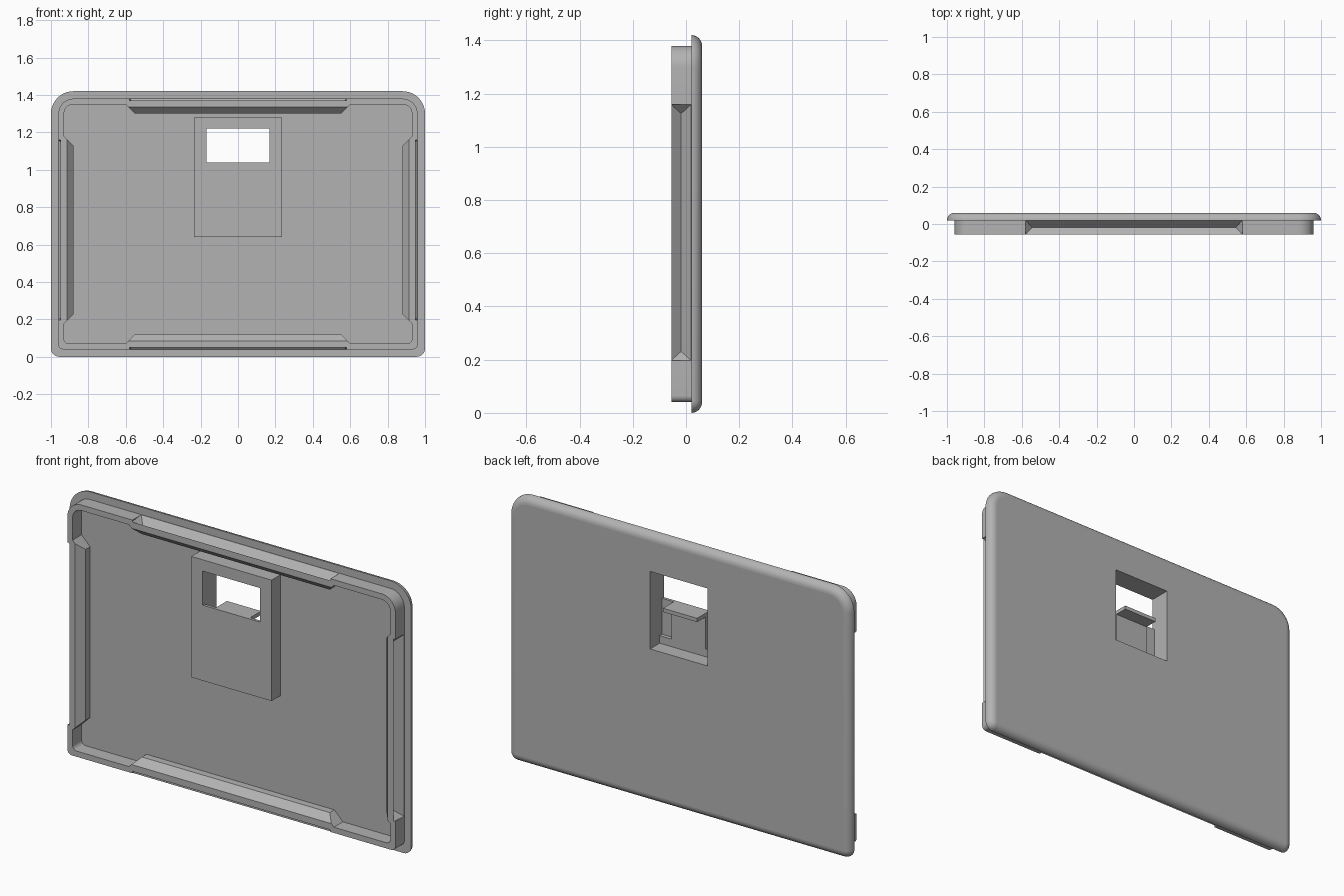
import bpy, bmesh, math
from mathutils import Vector

cube = bpy.data.objects.get("Cube")
if cube:
    bpy.data.objects.remove(cube, do_unlink=True)

grey = bpy.data.materials.new("matte_grey")
grey.use_nodes = True
colour = (0.45, 0.45, 0.45, 1)
grey.diffuse_color = colour
grey.node_tree.nodes["Principled BSDF"].inputs["Base Color"].default_value = colour

FRONT, FLOOR, BACK = -0.055, 0.02, 0.06


def finish(bm, name):
    bmesh.ops.recalc_face_normals(bm, faces=bm.faces[:])
    mesh = bpy.data.meshes.new(name)
    bm.to_mesh(mesh)
    bm.free()
    mesh.materials.append(grey)
    obj = bpy.data.objects.new(name, mesh)
    bpy.context.collection.objects.link(obj)
    return obj


def outline(inset, y):
    """Rounded panel outline with large top and small bottom corners."""
    points = []
    x, top, bottom = 1 - inset, 1.42 - inset, inset
    for i, (sx, z, r) in enumerate([(1, top, 0.12), (-1, top, 0.12),
                                    (-1, bottom, 0.045), (1, bottom, 0.045)]):
        r = max(r - inset, 0.005 if inset <= 0.04 else 0.02)
        if inset >= 0.039 and y < 0.05 and i > 1:
            r = 0.025
        cx, cz = sx * (x - r), z - r if i < 2 else z + r
        for k in range(11):
            a = math.pi / 2 * (i + k / 10)
            points.append((cx + r * math.cos(a), y, cz + r * math.sin(a)))
    return points


def loft(name, rings, closed=False):
    bm = bmesh.new()
    loops = [[bm.verts.new(p) for p in outline(d, y)] for y, d in rings]
    n = len(loops[0])
    pairs = list(zip(loops, loops[1:]))
    if closed:
        pairs.append((loops[-1], loops[0]))
    else:
        bm.faces.new(loops[0])
        bm.faces.new(loops[-1])
    for a, b in pairs:
        for i in range(n):
            j = (i + 1) % n
            bm.faces.new((a[i], a[j], b[j], b[i]))
    return finish(bm, name)


def hull(name, points):
    bm = bmesh.new()
    for p in points:
        bm.verts.new(p)
    bmesh.ops.convex_hull(bm, input=bm.verts[:])
    bmesh.ops.dissolve_limit(bm, angle_limit=0.01, verts=bm.verts[:], edges=bm.edges[:])
    return finish(bm, name)


def box(name, x, y, z):
    return hull(name, [(a, b, c) for a in x for b in y for c in z])


def combine(obj, tool, operation, keep=False):
    mod = obj.modifiers.new("bool", "BOOLEAN")
    mod.object, mod.operation, mod.solver = tool, operation, "EXACT"
    bpy.context.view_layer.objects.active = obj
    bpy.ops.object.modifier_apply(modifier=mod.name)
    if not keep:
        bpy.data.objects.remove(tool, do_unlink=True)


def smooth(obj):
    bpy.ops.object.select_all(action="DESELECT")
    obj.select_set(True)
    bpy.context.view_layer.objects.active = obj
    bpy.ops.object.shade_smooth_by_angle(angle=math.radians(30))
    for p in obj.data.polygons:
        if abs(p.normal.y) > 0.999:
            p.use_smooth = False


# Back panel with a rounded rear edge
quarter = [math.pi / 2 * k / 8 for k in range(9)]
panel = loft("back_panel", [(FLOOR + 0.04 * math.sin(a), 0.04 * (1 - math.cos(a)))
                            for a in quarter])

# Raised rim
rim = loft("rim", [(FRONT, 0.04), (0.03, 0.04), (0.03, 0.07), (FRONT, 0.07)], True)

# Grooved clip section in the middle of each rim side
sides = [  # centre of outer face, along, inward, half length
    (Vector((0, 0, 1.38)), Vector((1, 0, 0)), Vector((0, 0, -1)), 0.58),
    (Vector((0, 0, 0.04)), Vector((1, 0, 0)), Vector((0, 0, 1)), 0.58),
    (Vector((0.96, 0, 0.678)), Vector((0, 0, 1)), Vector((-1, 0, 0)), 0.482),
    (Vector((-0.96, 0, 0.678)), Vector((0, 0, 1)), Vector((1, 0, 0)), 0.482),
]


def section(name, side, profile):
    """Hull from (y, depth, extra half length) points mirrored along the side."""
    centre, along, inward, half = side
    return hull(name, [centre + along * s * (half + e) + inward * d + Vector((0, y, 0))
                       for y, d, e in profile for s in (-1, 1)])


for side in sides:
    bulge = section("bulge", side, [(FRONT, 0.02, 0.03), (0.03, 0.02, 0.03),
                                    (FRONT, 0.045, 0.005), (-0.018, 0.08, -0.03),
                                    (0.03, 0.08, -0.03)])
    combine(rim, bulge, "UNION")
for side in sides:
    groove = section("groove", side, [(FLOOR, -0.002, 0), (-0.018, 0.04, -0.035),
                                      (FRONT - 0.002, 0.009, 0), (FRONT - 0.002, -0.002, 0)])
    combine(rim, groove, "DIFFERENCE")

# Raised housing in the middle
housing = box("housing", (-0.235, 0.235), (FRONT, 0.03), (0.64, 1.28))

# Rear pocket and see-through window
pocket = box("pocket", (-0.168, 0.168), (-0.04, 0.1), (0.81, 1.22))
window = box("window", (-0.168, 0.168), (-0.1, 0.1), (1.04, 1.22))
combine(panel, pocket, "DIFFERENCE", True)
combine(housing, pocket, "DIFFERENCE")
combine(housing, window, "DIFFERENCE")

# Round screw holes
for s in (-1, 1):
    bm = bmesh.new()
    bmesh.ops.create_cone(bm, cap_ends=True, segments=32, radius1=0.03, radius2=0.03, depth=0.3)
    for v in bm.verts:
        v.co = (v.co.x + s * 0.773, v.co.z, v.co.y + 0.986)
    combine(panel, finish(bm, "hole"), "DIFFERENCE")

# Latch inside the pocket: tongue, top shelf and foot
latch = box("latch", (-0.1, 0.1), (-0.045, -0.02), (0.805, 1.04))
combine(latch, box("shelf", (-0.1, 0.1), (-0.045, 0.05), (1.02, 1.04)), "UNION")
combine(latch, box("foot", (-0.17, 0.17), (-0.045, -0.02), (0.805, 0.85)), "UNION")

smooth(panel)
smooth(rim)
